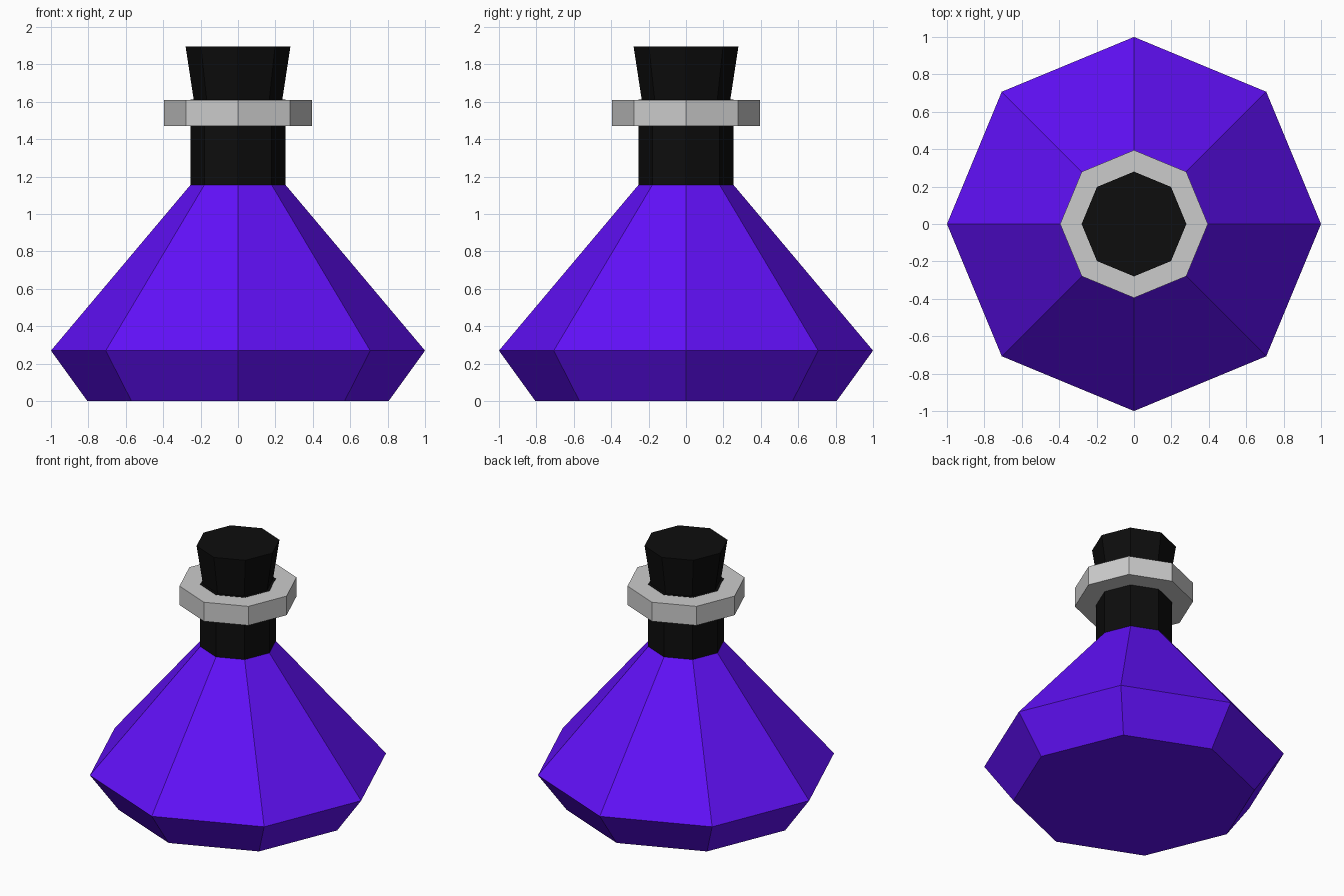
import bpy, bmesh
from math import cos, sin, pi

if "Cube" in bpy.data.objects:
    bpy.data.objects.remove(bpy.data.objects["Cube"])

SIDES = 8


def material(name, color):
    m = bpy.data.materials.new(name)
    m.diffuse_color = color
    m.use_nodes = True
    m.node_tree.nodes["Principled BSDF"].inputs["Base Color"].default_value = m.diffuse_color
    return m


def lathe(name, profile, mat=None, closed=False):
    """Spin (radius, z) points into a faceted octagonal solid or closed ring."""
    bm = bmesh.new()
    rings = [[bm.verts.new((r * cos(2 * pi * i / SIDES), r * sin(2 * pi * i / SIDES), z))
              for i in range(SIDES)] for r, z in profile]
    pairs = list(zip(rings, rings[1:]))
    if closed:
        pairs.append((rings[-1], rings[0]))
    else:
        bm.faces.new(rings[0][::-1])
        bm.faces.new(rings[-1])
    for a, b in pairs:
        for i in range(SIDES):
            j = (i + 1) % SIDES
            bm.faces.new((a[i], a[j], b[j], b[i]))
    bmesh.ops.recalc_face_normals(bm, faces=bm.faces)
    mesh = bpy.data.meshes.new(name)
    bm.to_mesh(mesh)
    bm.free()
    if mat:
        mesh.materials.append(mat)
    obj = bpy.data.objects.new(name, mesh)
    bpy.context.collection.objects.link(obj)
    return obj


purple = material("purple", (0.12, 0.005, 0.95, 1))
black = material("black", (0.004, 0.004, 0.004, 1))

# Flask body, flared from a narrow foot
lathe("bottle_body", [(0.805, 0), (1.0, 0.27), (0.255, 1.155)], purple)

# Straight neck, reaching just through the collar
lathe("neck", [(0.255, 1.155), (0.255, 1.612)], black)

# Grey collar around the neck
lathe("collar", [(0.25, 1.47), (0.395, 1.47), (0.395, 1.61), (0.25, 1.61)], closed=True)

# Tapered stopper
lathe("stopper", [(0.235, 1.60), (0.28, 1.895)], black)
